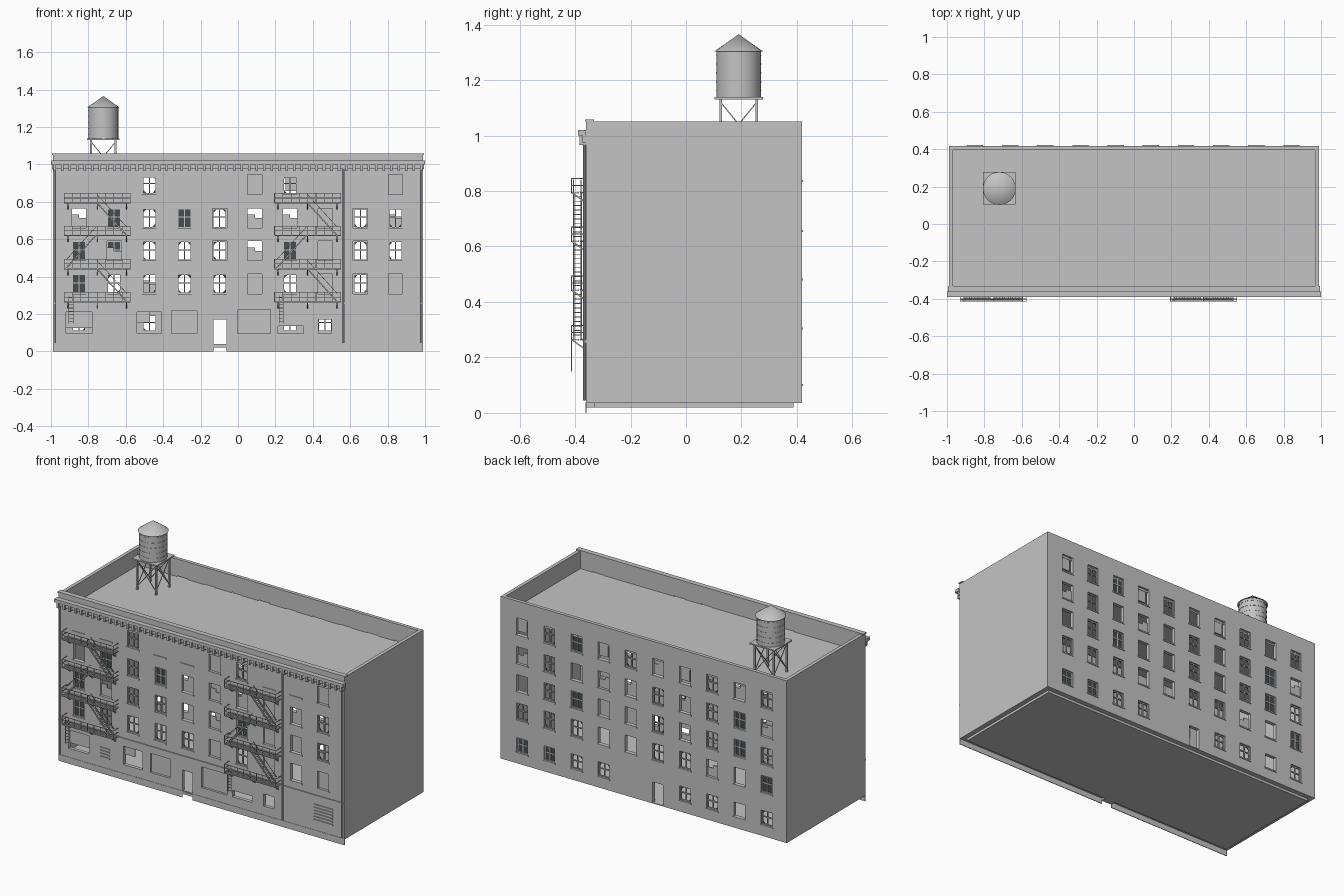
import bpy, bmesh, random
from mathutils import Vector, Matrix

random.seed(4)
if "Cube" in bpy.data.objects:
    bpy.data.objects.remove(bpy.data.objects["Cube"])


def material(name, color):
    m = bpy.data.materials.new(name)
    m.use_nodes = True
    m.diffuse_color = (*color, 1)
    m.node_tree.nodes["Principled BSDF"].inputs["Base Color"].default_value = (*color, 1)
    return m


GREY = material("stone grey", (0.55, 0.55, 0.55))
DARK = material("dark glass", (0.06, 0.075, 0.08))


class Part:
    """Collects boxes, bars and plates into one named object."""

    def __init__(self, name, mat=GREY):
        self.name, self.mat, self.bm = name, mat, bmesh.new()

    def box(self, x, y, z):
        size = [abs(b - a) for a, b in (x, y, z)]
        mid = [(a + b) / 2 for a, b in (x, y, z)]
        bmesh.ops.create_cube(self.bm, size=1, matrix=Matrix.Translation(mid) @ Matrix.Diagonal((*size, 1)))

    def bar(self, a, b, w=0.004):
        a, b = Vector(a), Vector(b)
        d = b - a
        m = Matrix.Translation((a + b) / 2) @ d.to_track_quat("Z", "Y").to_matrix().to_4x4()
        bmesh.ops.create_cube(self.bm, size=1, matrix=m @ Matrix.Diagonal((w, w, d.length, 1)))

    def cone(self, x, y, z, r0, r1, n=24):
        m = Matrix.Translation((x, y, (z[0] + z[1]) / 2))
        bmesh.ops.create_cone(self.bm, segments=n, cap_ends=True, radius1=r0, radius2=r1,
                              depth=z[1] - z[0], matrix=m)

    def plate(self, points):
        self.bm.faces.new([self.bm.verts.new(p) for p in points])

    def done(self):
        mesh = bpy.data.meshes.new(self.name)
        self.bm.to_mesh(mesh)
        self.bm.free()
        mesh.materials.append(self.mat)
        obj = bpy.data.objects.new(self.name, mesh)
        bpy.context.collection.objects.link(obj)
        return obj


X0, X1, FRONT, BACK = -0.99, 0.99, -0.36, 0.418
BASE, TOP, ROOF, THICK = 0.035, 1.05, 0.94, 0.022
COLS = [-0.85 + 0.188 * i for i in range(10)]
ROWS = [0.84, 0.66, 0.485, 0.308]
W, H = 0.076, 0.105


def wall(name, y, holes):
    """Sheet of cells that skips the openings, thickened inwards."""
    p = Part(name)
    xs = sorted({round(v, 4) for h in holes for v in h[:2]} | {X0, X1})
    zs = sorted({round(v, 4) for h in holes for v in h[2:]} | {BASE, TOP})
    for xa, xb in zip(xs, xs[1:]):
        for za, zb in zip(zs, zs[1:]):
            cx, cz = (xa + xb) / 2, (za + zb) / 2
            if any(h[0] < cx < h[1] and h[2] < cz < h[3] for h in holes):
                continue
            quad = [(xa, y, za), (xb, y, za), (xb, y, zb), (xa, y, zb)]
            p.plate(quad if y < 0 else quad[::-1])
    bmesh.ops.remove_doubles(p.bm, verts=p.bm.verts, dist=1e-5)
    mod = p.done().modifiers.new("thickness", "SOLIDIFY")
    mod.thickness, mod.offset = THICK, -1


frames, boards = Part("window_frames"), Part("window_boards")
glass, sills = Part("window_glass", DARK), Part("window_sills")


def window(kind, x, z, y, s, h=H):
    """f framed, d glazed, o open, b boarded, h half boarded, l slivers open, x sill only."""
    xa, xb, za, zb = x - W / 2, x + W / 2, z, z + h
    yi, f = y + s * 0.012, 0.006
    sills.box((xa - 0.006, xb + 0.006), (y - s * 0.004, y + s * 0.004), (za - 0.008, za))
    if kind in "fd":
        dy = (yi - 0.004, yi + 0.004)
        for vx in (xa + f / 2, xb - f / 2, x):
            frames.box((vx - f / 2, vx + f / 2), dy, (za, zb))
        for vz in (za + f / 2, zb - f / 2, z + h * 0.55):
            frames.box((xa, xb), dy, (vz - f / 2, vz + f / 2))
    if kind == "d":
        glass.box((xa, xb), (yi - 0.001, yi + 0.001), (za, zb))
    if kind == "f":
        # broken shards left in the corners
        for sx, sz in random.sample([(-1, 0), (1, 0), (-1, 1), (1, 1)], 2):
            cx, cz = x + sx * W / 2, za + sz * h
            k = 1 - 2 * sz
            glass.plate([(cx, yi, cz), (cx - sx * 0.026, yi, cz), (cx, yi, cz + k * 0.03)])
    dy = (yi, yi + s * 0.006)
    if kind == "b":
        boards.box((xa, xb), dy, (za, zb))
    if kind == "h":
        boards.box((xa, xb), dy, (za, z + h * 0.5))
        boards.box((xa, x), dy, (z + h * 0.5, z + h * 0.68))
    if kind == "l":
        boards.box((xa + 0.014, xb), dy, (za + 0.018, zb))


# Upper storeys, listed from the top and from the model's right to left
front_plan = ["xxfxxbfxxb", "odfdohobof", "dhffohdbof", "dffffbfbob"]
back_plan = ["fofloflfdl"[:3] + "lofldfl", "hdfofohofh", "fdfofoodfo", "dohffoofff"]
front_holes, back_holes = [], []
for plan, holes, y, s in ((front_plan, front_holes, FRONT, 1), (back_plan, back_holes, BACK, -1)):
    for z, line in zip(ROWS, plan):
        for x, kind in zip(COLS, line):
            window(kind, x, z, y, s)
            if kind != "x":
                holes.append((x - W / 2, x + W / 2, z, z + H))

# Rear ground floor with a door
for x, kind in zip(COLS, "foff xffdd"):
    if kind not in " x":
        window(kind, x, 0.105, BACK, -1, 0.09)
        back_holes.append((x - W / 2, x + W / 2, 0.105, 0.195))
back_holes.append((-0.132, -0.062, 0.04, 0.17))

# Shop front openings: x range, z range, boarded from / to
shops = [(-0.92, -0.78, 0.095, 0.21), (-0.54, -0.41, 0.095, 0.21), (-0.355, -0.22, 0.095, 0.215),
         (0.0, 0.175, 0.095, 0.225), (0.215, 0.35, 0.095, 0.135), (0.43, 0.5, 0.095, 0.17)]
front_holes += shops + [(-0.132, -0.062, BASE, 0.17)]
shop_boards = Part("shop_boards")
yb = (FRONT + 0.014, FRONT + 0.02)
shop_boards.box((-0.92, -0.78), yb, (0.125, 0.21))
shop_boards.box((-0.54, -0.47), yb, (0.155, 0.21))
for xa, xb, za, zb in shops[2:4]:
    shop_boards.box((xa, xb), yb, (za, zb))
shop_boards.done()

wall("front_wall", FRONT, front_holes)
wall("back_wall", BACK, back_holes)
for p in (frames, boards, glass, sills):
    p.done()

# Side walls, roof and floor
for name, xa in (("right_wall", X0), ("left_wall", X1 - THICK)):
    p = Part(name)
    p.box((xa, xa + THICK), (FRONT, BACK), (BASE, TOP))
    p.done()
p = Part("roof_deck")
p.box((X0 + 0.01, X1 - 0.01), (FRONT + 0.01, BACK - 0.01), (ROOF - 0.01, ROOF))
p.done()
p = Part("floor_slab")
p.box((X0 + 0.005, X1 - 0.005), (FRONT + 0.005, BACK - 0.005), (BASE, BASE + 0.005))
p.box((X0 + 0.03, X1 - 0.03), (FRONT + 0.03, BACK - 0.03), (0.02, BASE))
p.done()
p = Part("front_skirt")
for xs in ((X0, -0.132), (-0.062, X1)):
    p.box(xs, (FRONT - 0.002, FRONT + 0.002), (0, BASE + 0.005))
p.box((-0.132, -0.062), (FRONT, FRONT + 0.03), (0.02, BASE))
p.done()

# Cornice with dentils, parapet cap and shop band
p = Part("cornice")
p.box((-0.995, 0.995), (-0.375, FRONT), (0.975, 1.0))
p.box((-1, 1), (-0.39, FRONT), (1.0, 1.02))
p.box((-0.995, 0.995), (-0.364, -0.332), (TOP, 1.057))
p.box((X0, X1), (-0.366, FRONT), (0.252, 0.262))
for i in range(50):
    x = -0.98 + i * 0.04
    p.box((x - 0.007, x + 0.007), (-0.384, FRONT), (0.965, 1.0))
p.done()

# Louvred vents
p = Part("wall_vents")
for xa, xb, n in ((-0.70, -0.635, 4), (0.78, 0.91, 6)):
    for i in range(n):
        z = 0.1 + i * 0.019
        p.box((xa, xb), (FRONT - 0.006, FRONT), (z, z + 0.008))
p.done()

# Drain pipes
p = Part("drain_pipes")
for x in (-0.977, 0.565, 0.977):
    p.cone(x, -0.366, (0.045, 0.975), 0.005, 0.005, 8)
p.done()

# Fire escapes
LEVELS = [0.265, 0.443, 0.62, 0.795]
OUT, IN = -0.413, -0.364


def fire_escape(name, xa):
    xb = xa + 0.355
    p = Part(name)
    for z in LEVELS:
        for i in range(7):
            y = IN + (OUT - IN) * i / 6
            p.box((xa, xb), (y - 0.0022, y + 0.0022), (z - 0.004, z + 0.002))
        for r in (0.025, 0.05):
            p.bar((xa, OUT, z + r), (xb, OUT, z + r), 0.003)
            for x in (xa, xb):
                p.bar((x, OUT, z + r), (x, IN, z + r), 0.003)
        for i in range(9):
            x = xa + (xb - xa) * i / 8
            p.bar((x, OUT, z), (x, OUT, z + 0.05), 0.003)
        for x in (xa + 0.02, (xa + xb) / 2, xb - 0.02):
            p.bar((x, IN, z - 0.035), (x, OUT, z), 0.005)
            p.bar((x, IN, z - 0.04), (x, IN, z), 0.005)
    # stairs between the landings, alternating direction
    for i, (za, zb) in enumerate(zip(LEVELS, LEVELS[1:])):
        lo, hi = (xa + 0.335, xa + 0.175) if i % 2 == 0 else (xa + 0.01, xa + 0.17)
        for y in (-0.378, -0.405):
            p.bar((lo, y, za), (hi, y, zb), 0.006)
            p.bar((lo, y, za + 0.045), (hi, y, zb + 0.045), 0.003)
        for k in range(1, 11):
            t = k / 11
            x, z = lo + (hi - lo) * t, za + (zb - za) * t
            p.box((x - 0.007, x + 0.007), (-0.405, -0.378), (z - 0.0015, z + 0.0015))
    # drop ladder
    for x in (xa + 0.025, xa + 0.048):
        p.bar((x, OUT, 0.15), (x, OUT, 0.3), 0.003)
    for k in range(8):
        z = 0.16 + k * 0.018
        p.bar((xa + 0.025, OUT, z), (xa + 0.048, OUT, z), 0.003)
    p.done()


fire_escape("right_fire_escape", -0.93)
fire_escape("left_fire_escape", 0.195)

# Water tower
TX, TY, L = -0.72, 0.19, 0.065
p = Part("tower_stand")
p.box((TX - 0.087, TX + 0.087), (TY - 0.087, TY + 0.087), (1.13, 1.138))
corners = [(-L, -L), (L, -L), (L, L), (-L, L)]
for (ax, ay), (bx, by) in zip(corners, corners[1:] + corners[:1]):
    p.bar((TX + ax, TY + ay, ROOF), (TX + ax, TY + ay, 1.13), 0.01)
    for za, zb in ((ROOF + 0.02, 1.12), (1.12, ROOF + 0.02)):
        p.bar((TX + ax, TY + ay, za), (TX + bx, TY + by, zb), 0.004)
p.done()
p = Part("water_tank")
p.cone(TX, TY, (1.138, 1.305), 0.08, 0.08)
for i in range(5):
    z = 1.16 + i * 0.032
    p.cone(TX, TY, (z, z + 0.003), 0.0815, 0.0815)
p.cone(TX, TY, (1.303, 1.365), 0.088, 0.0)
tank = p.done()
bpy.ops.object.select_all(action="DESELECT")
tank.select_set(True)
bpy.context.view_layer.objects.active = tank
bpy.ops.object.shade_smooth_by_angle()
